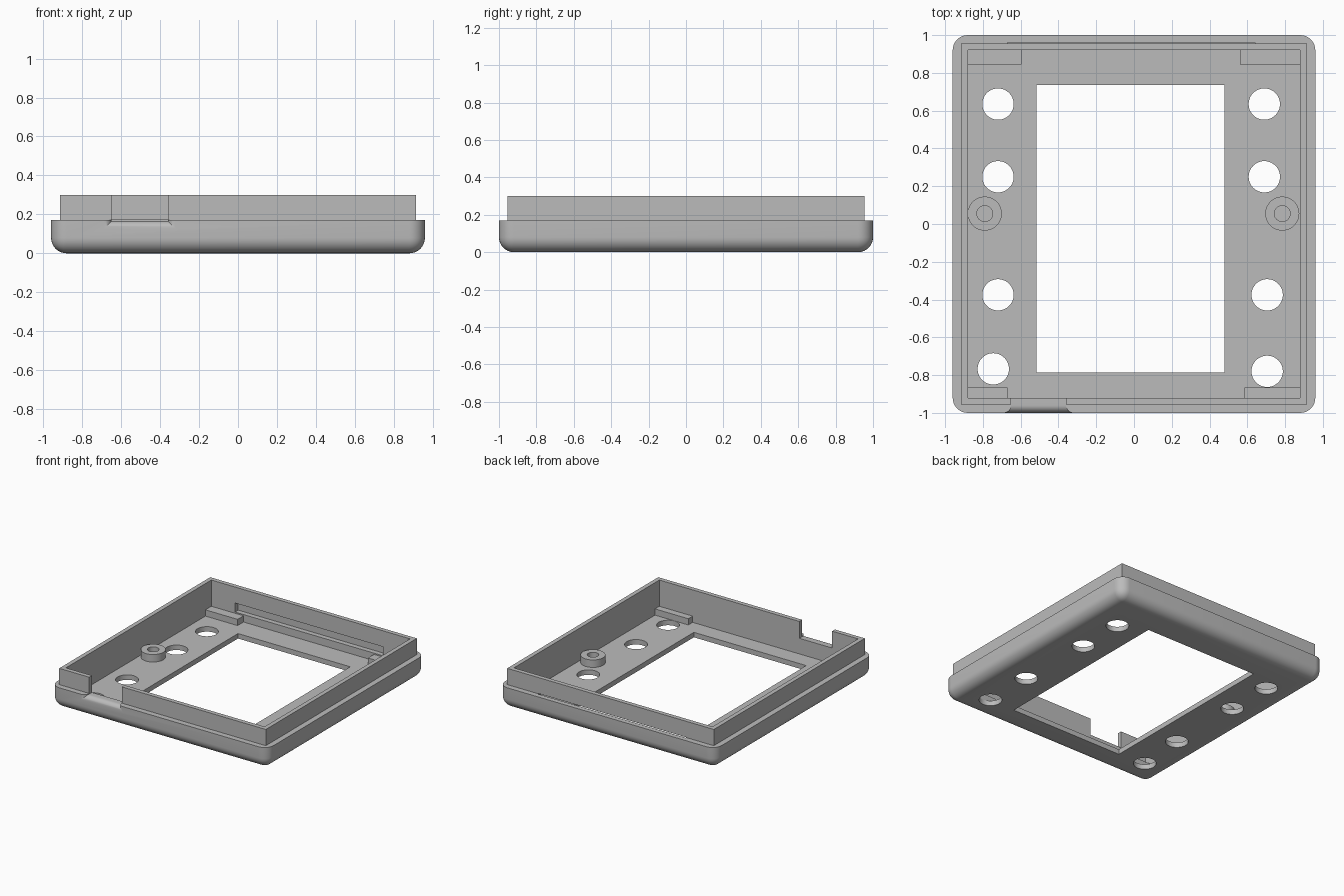
import bpy, bmesh, math
from mathutils import Matrix, Vector

if "Cube" in bpy.data.objects:
    bpy.data.objects.remove(bpy.data.objects["Cube"], do_unlink=True)

grey = bpy.data.materials.new("plain grey")
grey.use_nodes = True
grey.diffuse_color = (0.5, 0.5, 0.5, 1)
grey.node_tree.nodes["Principled BSDF"].inputs["Base Color"].default_value = (0.5, 0.5, 0.5, 1)


def add(name, bm):
    bmesh.ops.recalc_face_normals(bm, faces=bm.faces)
    mesh = bpy.data.meshes.new(name)
    bm.to_mesh(mesh)
    bm.free()
    mesh.materials.append(grey)
    ob = bpy.data.objects.new(name, mesh)
    bpy.context.collection.objects.link(ob)
    return ob


def box_mesh(lo, hi):
    lo, hi = Vector(lo), Vector(hi)
    bm = bmesh.new()
    bmesh.ops.create_cube(bm, size=1, matrix=Matrix.Translation((lo + hi) / 2)
                          @ Matrix.Diagonal((*(hi - lo), 1)))
    return bm


def box(name, lo, hi):
    return add(name, box_mesh(lo, hi))


def cylinder(name, x, y, r, z0, z1):
    bm = bmesh.new()
    bmesh.ops.create_cone(bm, cap_ends=True, segments=48, radius1=r, radius2=r, depth=z1 - z0,
                          matrix=Matrix.Translation((x, y, (z0 + z1) / 2)))
    return add(name, bm)


def combine(target, tool, operation="DIFFERENCE"):
    mod = target.modifiers.new("combine", "BOOLEAN")
    mod.object, mod.operation, mod.solver = tool, operation, "EXACT"
    select(target)
    bpy.ops.object.modifier_apply(modifier=mod.name)
    bpy.data.objects.remove(tool, do_unlink=True)


def select(ob):
    bpy.ops.object.select_all(action="DESELECT")
    ob.select_set(True)
    bpy.context.view_layer.objects.active = ob


def smooth(ob):
    select(ob)
    bpy.ops.object.shade_smooth_by_angle(angle=math.radians(30))


FLOOR, STEP, TOP = 0.04, 0.17, 0.30

# Tray shell: rounded everywhere except around the upper rim
bm = box_mesh((-0.96, -1, 0), (0.96, 1, STEP))
edges = [e for e in bm.edges if any(v.co.z < 0.01 for v in e.verts)]
bmesh.ops.bevel(bm, geom=edges, offset=0.08, segments=8, profile=0.5, affect="EDGES")
shell = add("shell", bm)

# Raised lip, then the hollow interior and the display window
combine(shell, box("lip", (-0.915, -0.955, 0.1), (0.915, 0.955, TOP)), "UNION")
combine(shell, box("cavity", (-0.88, -0.92, FLOOR), (0.88, 0.92, 0.5)))
combine(shell, box("window", (-0.515, -0.785, -0.1), (0.48, 0.735, 0.1)))

# Round holes through the floor
for x, y in [(-0.72, 0.635), (-0.72, 0.25), (-0.72, -0.375), (-0.745, -0.767),
             (0.69, 0.635), (0.69, 0.25), (0.705, -0.375), (0.705, -0.78)]:
    combine(shell, cylinder("hole", x, y, 0.083, -0.1, 0.1))

# Long slot inside the back wall
combine(shell, box("slot", (-0.67, 0.9, 0.1), (0.64, 0.96, STEP + 0.002)))

# Cable notch in the front wall, flaring outward in a rounded mouth
R = 0.04
sections = [(-0.9, 0), (-1 + R, 0)]
for i in range(1, 9):
    a = math.radians(i * 10)
    sections.append((-1 + R - R * math.sin(a), R - R * math.cos(a)))
sections += [(-1, R), (-1.05, R)]
bm = bmesh.new()
rings = []
for y, d in sections:
    corners = [(-0.65 - d, 0.165 - d), (-0.36 + d, 0.165 - d), (-0.36 + d, 0.5), (-0.65 - d, 0.5)]
    rings.append([bm.verts.new((x, y, z)) for x, z in corners])
for a, b in zip(rings, rings[1:]):
    for i in range(4):
        j = (i + 1) % 4
        bm.faces.new((a[i], a[j], b[j], b[i]))
bm.faces.new(rings[0])
bm.faces.new(rings[-1])
combine(shell, add("notch", bm))
smooth(shell)

# Support ledges in the four corners
for name, x0, x1, y0, y1 in [("back_right_ledge", -0.885, -0.595, 0.845, 0.925),
                             ("back_left_ledge", 0.56, 0.885, 0.845, 0.925),
                             ("front_right_ledge", -0.885, -0.67, -0.925, -0.865),
                             ("front_left_ledge", 0.585, 0.885, -0.925, -0.865)]:
    box(name, (x0, y0, FLOOR - 0.005), (x1, y1, 0.09))

# Hollow screw posts
for name, x in (("right_post", -0.79), ("left_post", 0.785)):
    post = cylinder(name, x, 0.055, 0.09, FLOOR - 0.005, 0.1)
    combine(post, cylinder("bore", x, 0.055, 0.042, FLOOR + 0.001, 0.2))
    smooth(post)
